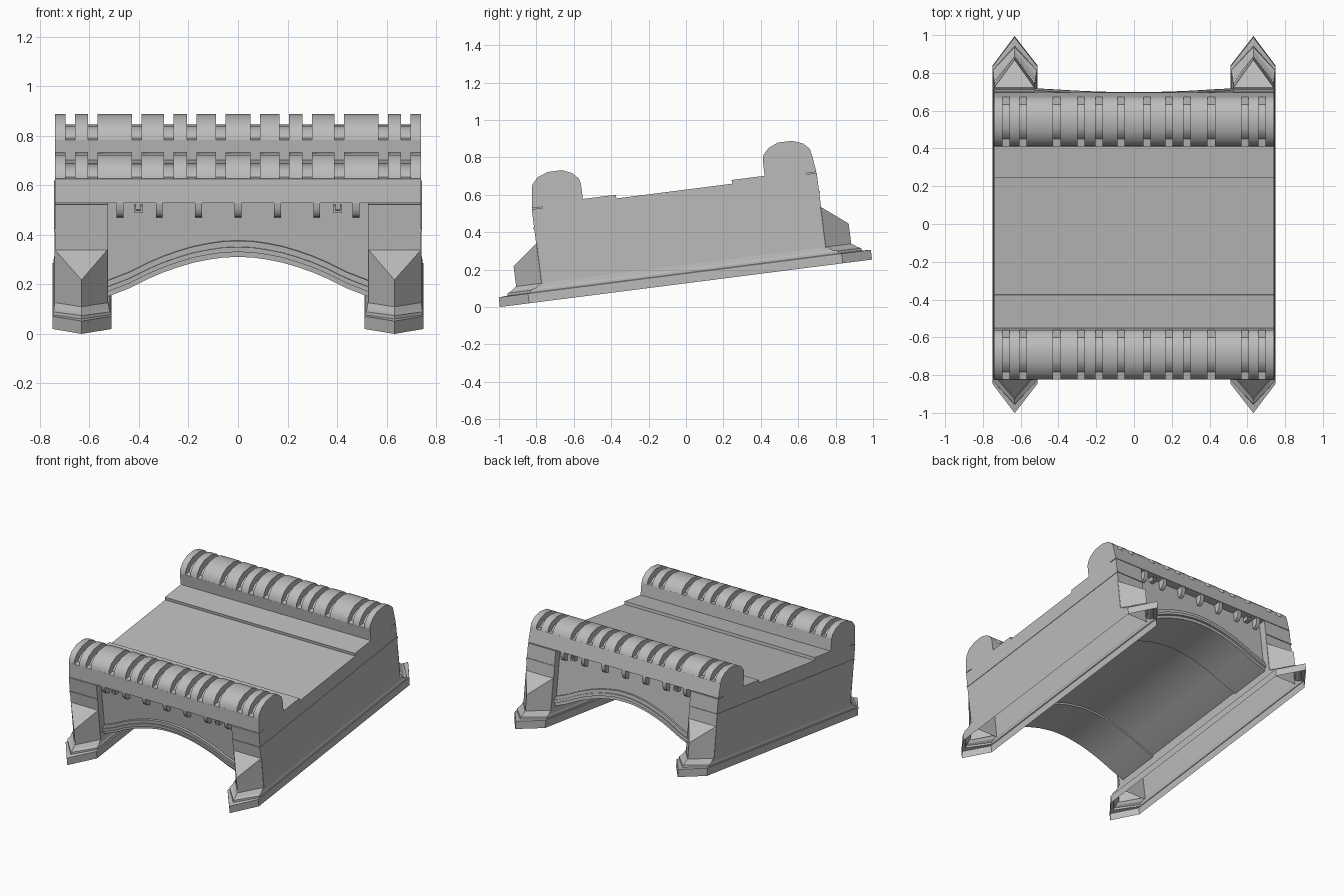
import bpy, bmesh, math
from mathutils import Matrix

cube = bpy.data.objects.get("Cube")
if cube:
    bpy.data.objects.remove(cube, do_unlink=True)

stone = bpy.data.materials.new("grey_stone")
stone.use_nodes = True
GREY = (0.5, 0.5, 0.5, 1)
stone.diffuse_color = GREY
stone.node_tree.nodes["Principled BSDF"].inputs["Base Color"].default_value = GREY

# The whole bridge is modelled level, then tipped uphill towards the back
TILT = Matrix.Translation((0, 0, 0.127)) @ Matrix.Rotation(math.radians(7.27), 4, 'X')
SIDES = {"left": 1, "right": -1}
ENDS = {"front": -1, "back": 1}


def finish(name, bm, smooth=False):
    bmesh.ops.recalc_face_normals(bm, faces=bm.faces)
    mesh = bpy.data.meshes.new(name)
    bm.to_mesh(mesh)
    bm.free()
    mesh.materials.append(stone)
    obj = bpy.data.objects.new(name, mesh)
    bpy.context.collection.objects.link(obj)
    obj.matrix_world = TILT
    if smooth:
        bpy.ops.object.select_all(action='DESELECT')
        obj.select_set(True)
        bpy.context.view_layer.objects.active = obj
        bpy.ops.object.shade_smooth_by_angle(angle=math.radians(38))
    return obj


def bridge_rings(bm, low, high):
    for i in range(len(low)):
        j = (i + 1) % len(low)
        bm.faces.new((low[i], low[j], high[j], high[i]))


def add_prism(bm, outline, axis, a, b):
    """Extrude a 2D outline from a to b along the axis."""
    place = {'x': lambda p, t: (t, p[0], p[1]),
             'y': lambda p, t: (p[0], t, p[1])}[axis]
    low = [bm.verts.new(place(p, a)) for p in outline]
    high = [bm.verts.new(place(p, b)) for p in outline]
    bm.faces.new(low)
    bm.faces.new(high)
    bridge_rings(bm, low, high)


def prism(name, outline, axis, a, b, smooth=False):
    bm = bmesh.new()
    add_prism(bm, outline, axis, a, b)
    return finish(name, bm, smooth)


def box(name, x0, x1, y0, y1, z0, z1):
    return prism(name, [(x0, z0), (x1, z0), (x1, z1), (x0, z1)], 'y', y0, y1)


def finish_hollow(name, bm):
    """Remove the lowest horizontal face so the shell is open underneath."""
    bmesh.ops.recalc_face_normals(bm, faces=bm.faces)
    under = [f for f in bm.faces if f.normal.z < -.9]
    bmesh.ops.delete(bm, geom=under, context='FACES')
    return finish(name, bm)


def flip(outline, s):
    return [(p[0] * s, p[1]) for p in outline]


# Arch curve, shared by the vault, the portal ribs and the mouldings
HALF_ARCH = [(0, .278), (.06, .276), (.12, .267), (.18, .255), (.24, .237), (.3, .216),
             (.36, .190), (.44, .150), (.525, .117)]


def arch(lift):
    return [(x, z + lift) for x, z in flip(HALF_ARCH[:0:-1], -1) + HALF_ARCH]


# Vaulted span with the deck on top
W = 0.74
prism("vaulted_span", arch(.014) + [(.525, .497), (-.525, .497)], 'y', -.718, .718, True)

# Footing rings: height, inset, shoulder, tip
RINGS = [(0, 0, .845, 1.003), (.052, 0, .845, 1.003), (.055, .006, .83, .957),
         (.068, .006, .83, .952), (.076, .01, .80, .935), (.098, .014, .772, .905)]
for side, sx in SIDES.items():
    # Stepped footing with pointed ends, hollow underneath
    bm = bmesh.new()
    rings = []
    for z, inset, sh, tip in RINGS:
        inner, outer = .51 + inset, .75 - inset * .65
        plan = [(inner, -sh), (.632, -tip), (outer, -sh), (outer, sh), (.632, tip), (inner, sh)]
        rings.append([bm.verts.new((x, y, z)) for x, y in flip(plan, sx)])
    for low, high in zip(rings, rings[1:]):
        bridge_rings(bm, low, high)
    finish(f"{side}_footing", bm)

    # Long hollow abutment wall
    bm = bmesh.new()
    rect = [(.525, .07), (W, .07), (W, .497), (.525, .497)]
    add_prism(bm, flip(rect, sx), 'y', -.768, .768)
    finish_hollow(f"{side}_abutment", bm)
    # Moulding line along the outer wall
    box(f"{side}_wall_moulding", *sorted((sx * .735, sx * .743)), -.771, .771, .387, .398)

for end, sy in ENDS.items():
    for side, sx in SIDES.items():
        xs = sorted((sx * .525, sx * W))
        box(f"{end}_{side}_pier_ledge", *xs, *sorted((sy * .76, sy * .773)), .387, .398)
        # Wedge-shaped cutwater with a sloping cap
        bm = bmesh.new()
        for x, y, top in ((.525, .765, .315), (.742, .765, .315), (.632, .903, .207)):
            for z in (.085, top):
                bm.verts.new((sx * x, sy * y, z))
        bmesh.ops.convex_hull(bm, input=bm.verts)
        finish_hollow(f"{end}_{side}_cutwater", bm)

    # Portal rib inside the vault and stepped mouldings around the arch
    for n, (lo, hi, y0, y1) in enumerate([(0, .024, .42, .727), (.022, .042, .70, .742),
                                         (.04, .066, .70, .734)]):
        ring = arch(lo) + arch(hi)[::-1]
        prism(f"{end}_arch_moulding_{n + 1}", ring, 'y', sy * y0, sy * y1, True)

    # Raised kerb beside the parapet
    box(f"{end}_kerb", -W, W, *sorted((sy * .312, sy * .5)), .49, .517)

    # Parapet core, with its rounded top lowered where the slots show
    core = [(.49, .495), (.49, .6), (.53, .602), (.555, .628), (.592, .641), (.65, .641),
            (.688, .628), (.714, .602), (.754, .6), (.767, .502), (.71, .502), (.71, .495)]
    prism(f"{end}_parapet", flip(core, sy), 'x', -W, W, True)

    # Rounded capping stones between the slots
    cap = [(.49, .598), (.497, .628), (.53, .662), (.582, .684), (.658, .684),
           (.716, .662), (.748, .628), (.754, .598)]
    slots = sorted(s * c for c in (.677, .587, .409, .28, .186, .069) for s in (1, -1))
    edges = [-W] + [c + d for c in slots for d in (-.019, .019)] + [W]
    bm = bmesh.new()
    for a, b in zip(edges[::2], edges[1::2]):
        add_prism(bm, flip(cap, sy), 'x', a, b)
    finish(f"{end}_capping_stones", bm, True)

    # Rounded corbels under the parapet
    corbel = [(.71, .504), (.762, .504), (.762, .478), (.754, .456), (.742, .443), (.71, .435)]
    bm = bmesh.new()
    for i in range(-3, 4):
        add_prism(bm, flip(corbel, sy), 'x', i * .159 - .014, i * .159 + .014)
    finish(f"{end}_corbels", bm, True)

    # Small drain spouts: a trough with two cheeks
    for side, sx in SIDES.items():
        bm = bmesh.new()
        for x0, x1, z0, z1 in ((-.016, .016, .46, .47), (-.016, -.009, .47, .49),
                               (.009, .016, .47, .49)):
            rect = [(.71, z0), (.755, z0), (.755, z1), (.71, z1)]
            add_prism(bm, flip(rect, sy), 'x', sx * .402 + x0, sx * .402 + x1)
        finish(f"{end}_{side}_drain_spout", bm)
